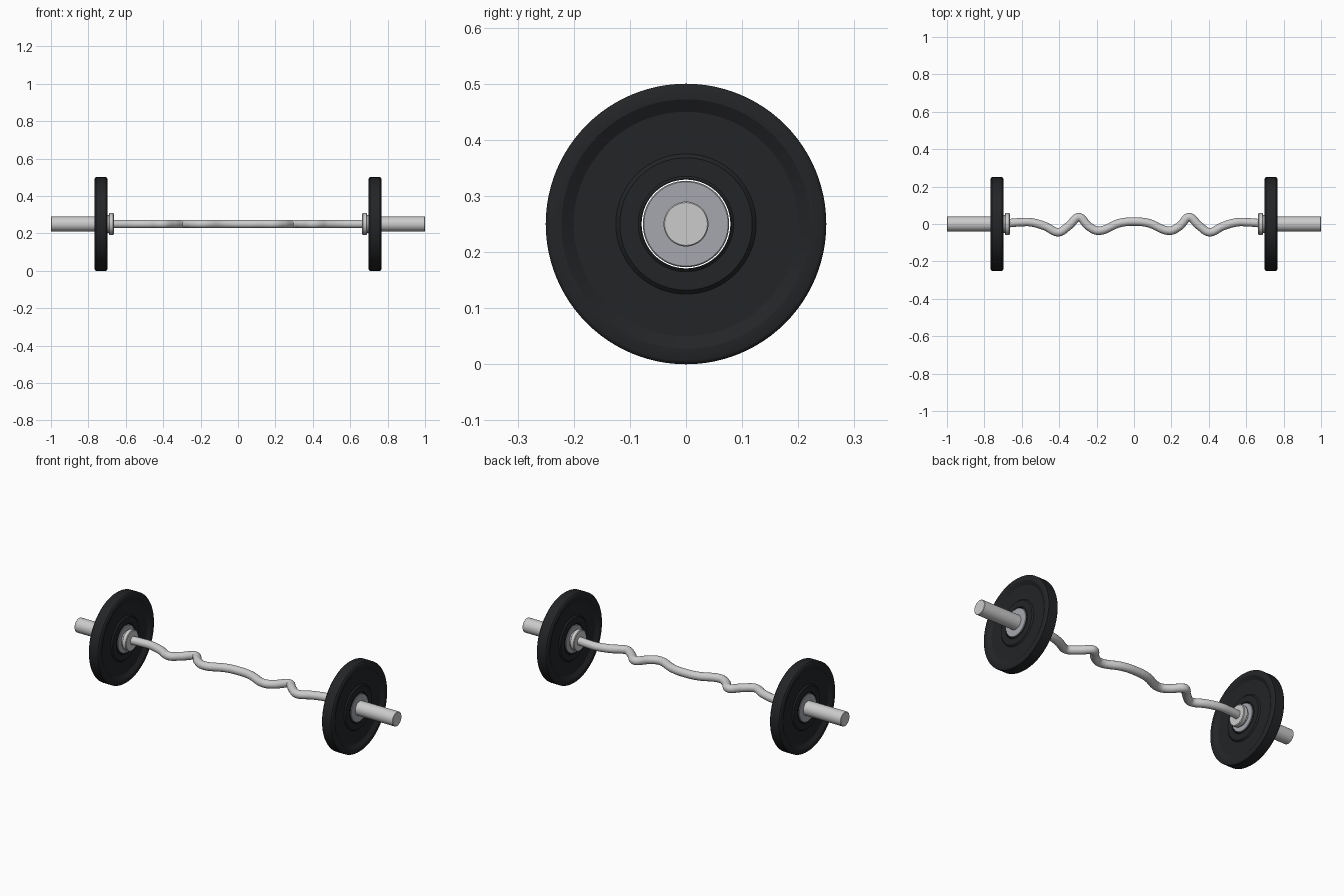
import bpy, bmesh, math
from mathutils import Matrix

if "Cube" in bpy.data.objects:
    bpy.data.objects.remove(bpy.data.objects["Cube"])

CZ = 0.25  # height of the bar axis


def material(name, rgb):
    m = bpy.data.materials.new(name)
    m.diffuse_color = (*rgb, 1)
    m.use_nodes = True
    m.node_tree.nodes["Principled BSDF"].inputs["Base Color"].default_value = m.diffuse_color
    return m


rubber = material("black_rubber", (0.017, 0.018, 0.02))
steel = material("steel", (0.62, 0.63, 0.65))
ring_steel = material("ring_steel", (0.38, 0.39, 0.42))


def smooth(ob):
    bpy.ops.object.select_all(action='DESELECT')
    ob.select_set(True)
    bpy.context.view_layer.objects.active = ob
    bpy.ops.object.shade_smooth_by_angle(angle=math.radians(30))


def lathe(name, profile, mat, side, closed=False, steps=96):
    """Spin (x, radius) points about the bar axis; side is +1 or -1."""
    bm = bmesh.new()
    vs = [bm.verts.new((x * side, 0, r)) for x, r in profile]
    for a, b in zip(vs, vs[1:]):
        bm.edges.new((a, b))
    if closed:
        bm.edges.new((vs[-1], vs[0]))
    bmesh.ops.spin(bm, geom=bm.verts[:] + bm.edges[:], cent=(0, 0, 0),
                   axis=(1, 0, 0), angle=2 * math.pi, steps=steps)
    bmesh.ops.remove_doubles(bm, verts=bm.verts[:], dist=1e-5)
    bmesh.ops.recalc_face_normals(bm, faces=bm.faces[:])
    bm.transform(Matrix.Translation((0, 0, CZ)))
    me = bpy.data.meshes.new(name)
    bm.to_mesh(me)
    bm.free()
    ob = bpy.data.objects.new(name, me)
    bpy.context.collection.objects.link(ob)
    me.materials.append(mat)
    smooth(ob)
    return ob


# Plate: one face as (depth below the outer face, radius), mirrored for the other
FACE = [(0.003, 0.079), (0.003, 0.081), (0.006, 0.085), (0.006, 0.118),
        (0.013, 0.125), (0.013, 0.2), (0.0, 0.222), (0.0, 0.243),
        (0.002, 0.247), (0.006, 0.25)]
X0, X1 = 0.699, 0.766
plate = ([(X0 + d, r) for d, r in FACE] +
         [(X1 - d, r) for d, r in reversed(FACE)])
hub = [(X0 + 0.001, 0.038), (X0 + 0.001, 0.075), (X0 + 0.003, 0.077),
       (X1 - 0.003, 0.077), (X1 - 0.001, 0.075), (X1 - 0.001, 0.038)]
# Stop collar on the inner end of the sleeve
collar = [(0.664, 0.0), (0.664, 0.054), (0.667, 0.058), (0.686, 0.058),
          (0.689, 0.054), (0.689, 0.047), (0.702, 0.047), (0.702, 0.0)]
sleeve = [(0.69, 0.0), (0.69, 0.04), (0.998, 0.04), (1.0, 0.038), (1.0, 0.0)]

for side, tag in ((1, "right"), (-1, "left")):
    lathe("plate_" + tag, plate, rubber, side, closed=True)
    lathe("plate_hub_" + tag, hub, ring_steel, side, closed=True)
    lathe("collar_" + tag, collar, steel, side)
    lathe("sleeve_" + tag, sleeve, steel, side)

# Curled grip bar: half path mirrored about the centre
HALF = [(0.08, 0.004), (0.19, -0.036), (0.243, -0.012), (0.295, 0.037),
        (0.347, -0.008), (0.405, -0.044), (0.475, -0.012), (0.55, 0.009),
        (0.61, 0.009), (0.675, 0.004)]
path = [(-x, y) for x, y in reversed(HALF)] + [(0, 0.013)] + HALF
cu = bpy.data.curves.new("grip_bar", 'CURVE')
cu.dimensions = '3D'
cu.bevel_depth = 0.0225
cu.bevel_resolution = 6
cu.resolution_u = 10
sp = cu.splines.new('BEZIER')
sp.bezier_points.add(len(path) - 1)
n = len(path)
for i, (p, (x, y)) in enumerate(zip(sp.bezier_points, path)):
    # smooth tangents through the neighbouring points
    (xa, ya), (xb, yb) = path[max(i - 1, 0)], path[min(i + 1, n - 1)]
    slope = (yb - ya) / (xb - xa)
    if abs(x) in (0.19, 0.295, 0.405):
        slope = 0
    p.handle_left_type = p.handle_right_type = 'FREE'
    hl, hr = (x - xa) * 0.38, (xb - x) * 0.38
    p.co = (x, y, CZ)
    p.handle_left = (x - hl, y - slope * hl, CZ)
    p.handle_right = (x + hr, y + slope * hr, CZ)
bar = bpy.data.objects.new("grip_bar", cu)
bpy.context.collection.objects.link(bar)
cu.materials.append(steel)
bpy.ops.object.select_all(action='DESELECT')
bar.select_set(True)
bpy.context.view_layer.objects.active = bar
bpy.ops.object.convert(target='MESH')
smooth(bpy.context.view_layer.objects.active)
